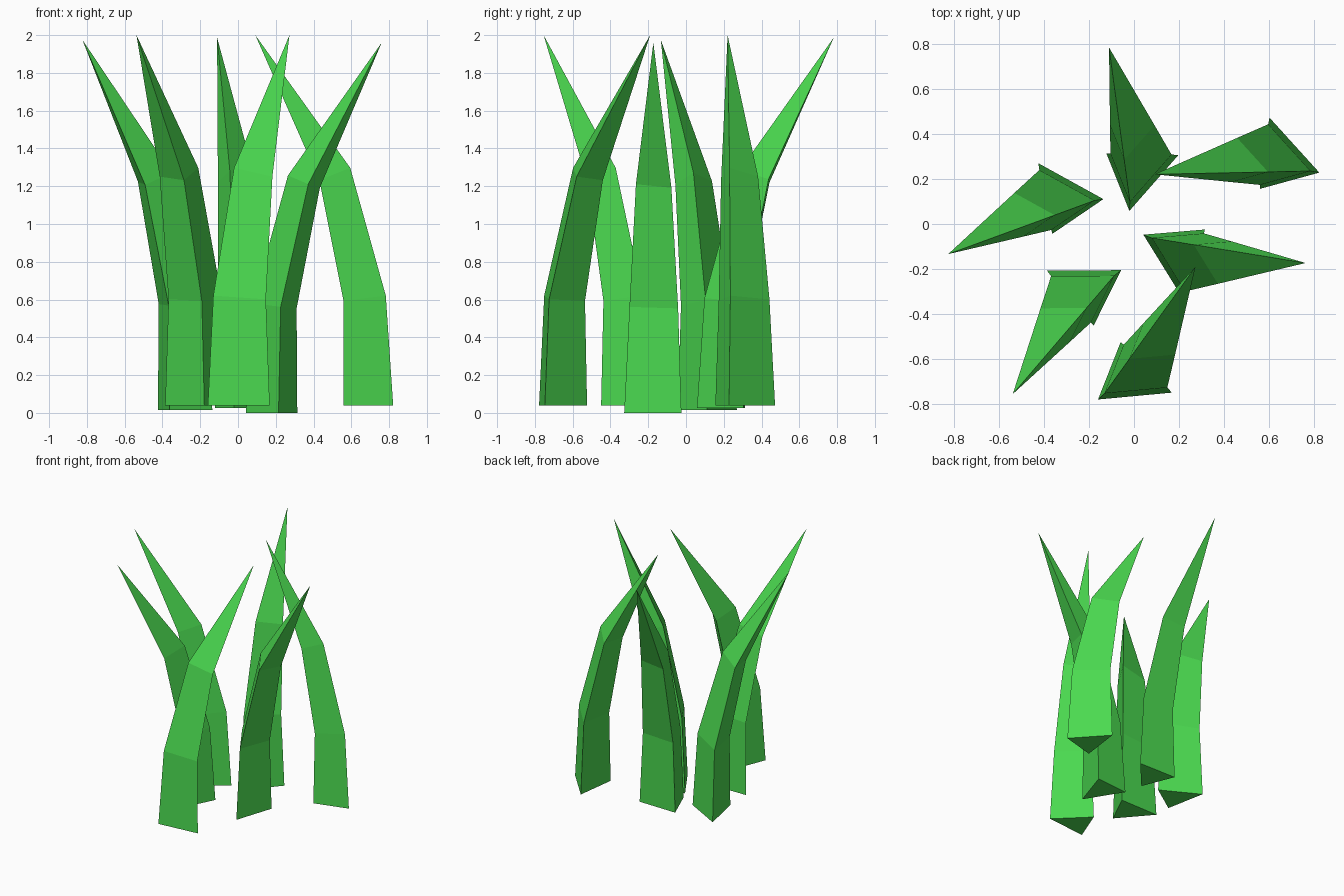
import bpy, math
from mathutils import Vector, Matrix

if "Cube" in bpy.data.objects:
    bpy.data.objects.remove(bpy.data.objects["Cube"])

# shared blade colour
green = bpy.data.materials.new("grass_green")
green.diffuse_color = (0.07, 0.7, 0.08, 1)
green.use_nodes = True
green.node_tree.nodes["Principled BSDF"].inputs["Base Color"].default_value = green.diffuse_color

# triangular cross-section; the blade leans towards local +x
SECTION = [(-0.154, 0.075), (0.038, -0.192), (0.116, 0.117)]
# rings up the blade: scale, lean, height, tilt of the ring plane
RINGS = [(1.0, 0.0, 0.0, 0.0), (0.85, 0.015, 0.565, -0.12), (0.62, 0.167, 1.22, -0.39)]
TIP = (0.572, 0, 1.96)


def blade_mesh():
    verts = [(lean + s * x, s * y, z + tilt * s * x)
             for s, lean, z, tilt in RINGS for x, y in SECTION]
    verts.append(TIP)
    faces = [(0, 2, 1)]
    last = 3 * (len(RINGS) - 1)
    for i in range(3):
        j = (i + 1) % 3
        for r in range(0, last, 3):
            faces.append((r + i, r + j, r + 3 + j, r + 3 + i))
        faces.append((last + i, last + j, len(verts) - 1))
    mesh = bpy.data.meshes.new("blade")
    mesh.from_pydata(verts, [], faces)
    mesh.materials.append(green)
    return mesh


# six blades of one tuft: x, y, z, turn in degrees
mesh = blade_mesh()
PLACES = [(0.018, 0.225, 0.027, 103), (0.66, 0.285, 0.04, 186.5),
          (0.19, -0.133, 0.0, -4), (-0.017, -0.683, 0.04, 59.6),
          (-0.207, -0.287, 0.04, 234.7), (-0.307, 0.112, 0.015, 205.4)]
for n, (x, y, z, turn) in enumerate(PLACES, 1):
    blade = bpy.data.objects.new(f"grass_blade_{n}", mesh)
    blade.location = (x, y, z)
    blade.rotation_euler.z = math.radians(turn)
    bpy.context.collection.objects.link(blade)
